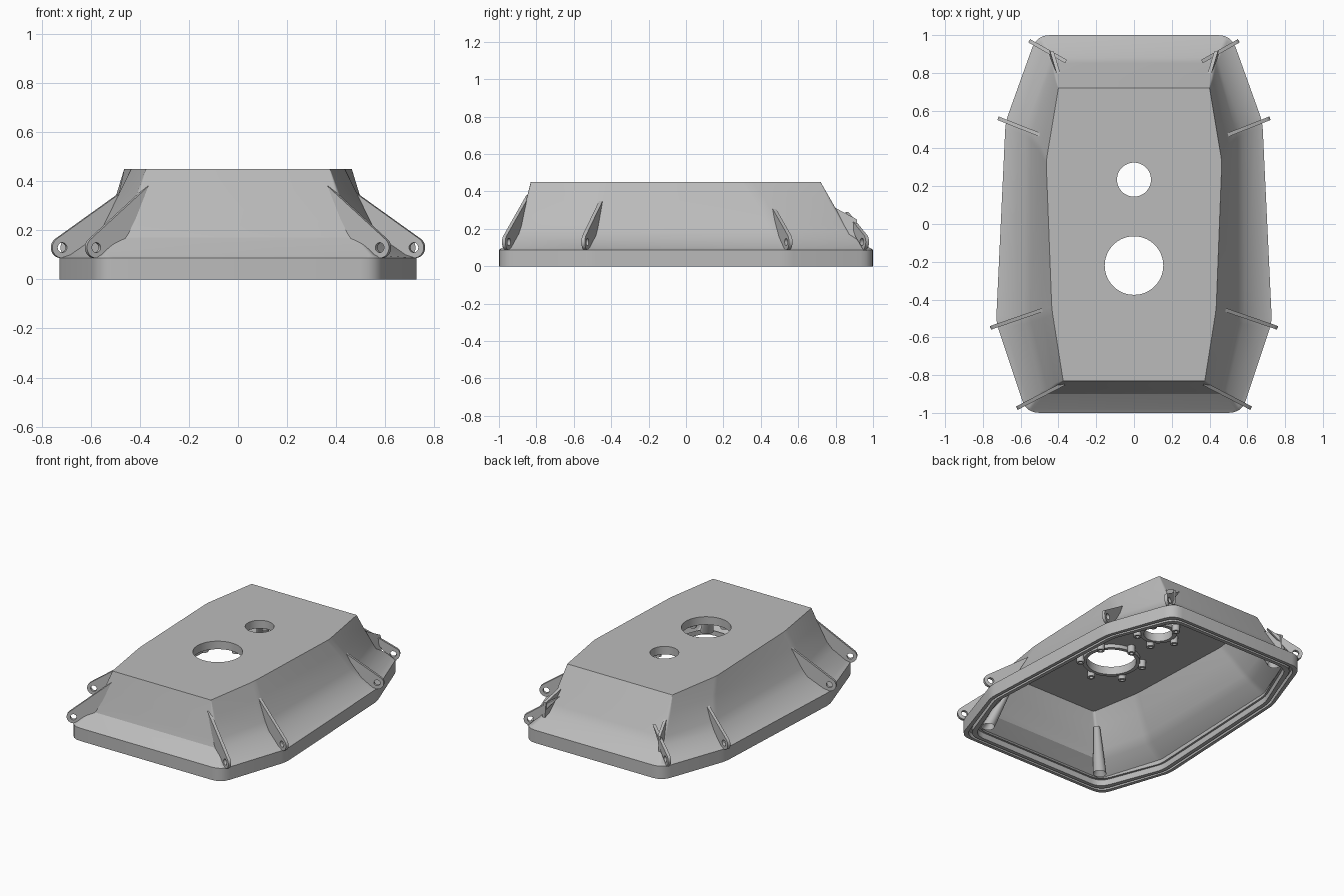
import bpy, bmesh, math
from mathutils import Vector, Matrix

cube = bpy.data.objects.get("Cube")
if cube:
    bpy.data.objects.remove(cube, do_unlink=True)

grey = bpy.data.materials.new("light_grey")
grey.use_nodes = True
COLOUR = (0.5, 0.5, 0.5, 1)
grey.diffuse_color = COLOUR
grey.node_tree.nodes["Principled BSDF"].inputs["Base Color"].default_value = COLOUR


def add_mesh(name, bm):
    bmesh.ops.recalc_face_normals(bm, faces=bm.faces)
    mesh = bpy.data.meshes.new(name)
    bm.to_mesh(mesh)
    bm.free()
    return add_object(name, mesh)


def add_object(name, mesh):
    obj = bpy.data.objects.new(name, mesh)
    bpy.context.scene.collection.objects.link(obj)
    mesh.materials.clear()
    mesh.materials.append(grey)
    return obj


def smooth(obj, angle=25):
    bpy.ops.object.select_all(action="DESELECT")
    obj.select_set(True)
    bpy.context.view_layer.objects.active = obj
    bpy.ops.object.shade_smooth_by_angle(angle=math.radians(angle))


def bake(obj):
    bpy.context.view_layer.update()
    return bpy.data.meshes.new_from_object(obj.evaluated_get(bpy.context.evaluated_depsgraph_get()))


# Eight-sided outline with rounded corners, from four corners of one half
def ring(corners, z, inset=0, end_round=0.02, side_round=0.03, steps=5):
    half = []
    for (x, y), (sx, sy) in zip(corners, ((1, -1), (1, 0), (1, 0), (1, 1))):
        half.append(Vector((x - sx * inset, y - sy * inset, z)))
    loop = half + [Vector((-p.x, p.y, z)) for p in reversed(half)]
    radii = (end_round, side_round, side_round, end_round) * 2
    points = []
    for i, p in enumerate(loop):
        a = p + (loop[i - 1] - p).normalized() * radii[i]
        b = p + (loop[(i + 1) % 8] - p).normalized() * radii[i]
        for k in range(steps):
            t = k / (steps - 1)
            points.append(a * (1 - t) ** 2 + p * 2 * t * (1 - t) + b * t * t)
    return points


RIM = ((0.57, -1), (0.73, -0.52), (0.68, 0.54), (0.515, 1))
BODY = [  # height, then corners: front, side front, side back, back
    (0.10, ((0.55, -0.98), (0.69, -0.515), (0.65, 0.525), (0.49, 0.98))),
    (0.17, ((0.49, -0.90), (0.585, -0.50), (0.575, 0.50), (0.44, 0.88))),
    (0.22, ((0.455, -0.888), (0.55, -0.49), (0.545, 0.47), (0.43, 0.851))),
    (0.35, ((0.41, -0.855), (0.485, -0.47), (0.495, 0.40), (0.415, 0.777))),
    (0.45, ((0.375, -0.83), (0.435, -0.45), (0.465, 0.33), (0.40, 0.72))),
]

# Cover shell: outside from top to rim, sealing groove, then inside back to top
rings = [ring(c, z, 0, 0.004 if z > 0.4 else 0.015) for z, c in reversed(BODY)]
rim_profile = ((0, 0.088), (0, 0), (0.022, 0), (0.022, 0.03), (0.037, 0.03),
               (0.037, 0), (0.062, 0), (0.062, 0.04), (0.075, 0.04))
rings += [ring(RIM, z, d, 0.07, 0.04) for d, z in rim_profile]
rings += [ring(c, z - 0.03, 0.033, 0.015) for z, c in BODY]
bm = bmesh.new()
loops = [[bm.verts.new(p) for p in r] for r in rings]
for a, b in zip(loops, loops[1:]):
    for i in range(len(a)):
        j = (i + 1) % len(a)
        bm.faces.new((a[i], a[j], b[j], b[i]))
bm.faces.new(loops[0])
bm.faces.new(loops[-1])
shell = add_mesh("cover_shell", bm)

# Two round openings in the top
OPENINGS = (("large", -0.22, 0.155, 6), ("small", 0.235, 0.09, 5))
bm = bmesh.new()
for _, y, r, _ in OPENINGS:
    bmesh.ops.create_cone(bm, cap_ends=True, segments=64, radius1=r, radius2=r, depth=0.3,
                          matrix=Matrix.Translation((0, y, 0.45)))
cutter = add_mesh("opening_cutter", bm)
cutter.hide_render = True
cut = shell.modifiers.new("openings", "BOOLEAN")
cut.object, cut.operation, cut.solver = cutter, "DIFFERENCE", "EXACT"
mesh = bake(shell)
shell.modifiers.clear()
shell.data = mesh
bpy.data.objects.remove(cutter, do_unlink=True)
smooth(shell)


# Hollow round tube standing between two heights
def tube(bm, x, y, z0, z1, inner, outer, segments):
    profile = ((inner, z0), (outer, z0), (outer, z1), (inner, z1))
    cols = []
    for i in range(segments):
        a = 2 * math.pi * i / segments
        cols.append([bm.verts.new((x + r * math.cos(a), y + r * math.sin(a), z)) for r, z in profile])
    for i, a in enumerate(cols):
        b = cols[(i + 1) % segments]
        for k in range(4):
            m = (k + 1) % 4
            bm.faces.new((a[k], b[k], b[m], a[m]))


# Collars and screw bosses under the openings
for label, y, r, count in OPENINGS:
    bm = bmesh.new()
    tube(bm, 0, y, 0.395, 0.425, r, r + 0.025, 64)
    smooth(add_mesh(label + "_opening_collar", bm))
    bm = bmesh.new()
    for i in range(count):
        a = 2 * math.pi * (i + 0.5) / count
        d = r + 0.04
        tube(bm, d * math.cos(a), y + d * math.sin(a), 0.37, 0.425, 0.012, 0.024, 20)
    smooth(add_mesh(label + "_opening_bosses", bm))

# Tapered screw posts in the inner corners
for side, label in ((1, "left"), (-1, "right")):
    for end, low, high in (("front", (0.455, -0.875), (0.36, -0.79)),
                           ("back", (0.415, 0.865), (0.34, 0.72))):
        bm = bmesh.new()
        bmesh.ops.create_cone(bm, cap_ends=True, segments=24, radius1=0.042, radius2=0.02, depth=0.26)
        bottom = min(bm.faces, key=lambda f: f.calc_center_median().z)
        bmesh.ops.inset_region(bm, faces=[bottom], thickness=0.02)
        bmesh.ops.translate(bm, verts=bottom.verts, vec=(0, 0, 0.04))
        for v in bm.verts:
            t = (v.co.z + 0.13) / 0.26
            v.co.x = side * (v.co.x + low[0] + (high[0] - low[0]) * t)
            v.co.y += low[1] + (high[1] - low[1]) * t
            v.co.z += 0.18
        smooth(add_mesh(f"{end}_{label}_post", bm))


# Upright lug plate with a rounded, drilled outer end
def lug(name, start, end, top, side):
    a, b = (Vector((side * x, y, 0)) for x, y in (start, end))
    length, r = (b - a).length, 0.043
    cx, cz = length - r, 0.13
    arc = [math.radians(55 - 155 * i / 16) for i in range(17)]
    outline = [(0, top)] + [(cx + r * math.cos(t), cz + r * math.sin(t)) for t in arc]
    outline += [(0.2, 0.085), (0.115, 0.155), (0.075, 0.21)]
    turn = [2 * math.pi * i / 24 for i in range(24)]
    hole = [(cx + 0.02 * math.cos(t), cz + 0.02 * math.sin(t)) for t in turn]
    curve = bpy.data.curves.new(name, "CURVE")
    curve.dimensions, curve.fill_mode, curve.extrude = "2D", "BOTH", 0.01
    for path in (outline, hole):
        spline = curve.splines.new("POLY")
        spline.points.add(len(path) - 1)
        for p, (u, v) in zip(spline.points, path):
            p.co = (u, v, 0, 1)
        spline.use_cyclic_u = True
    temp = bpy.data.objects.new(name, curve)
    bpy.context.scene.collection.objects.link(temp)
    mesh = bake(temp)
    bpy.data.objects.remove(temp, do_unlink=True)
    along, up = (b - a).normalized(), Vector((0, 0, 1))
    frame = Matrix((along, up, along.cross(up))).transposed().to_4x4()
    mesh.transform(Matrix.Translation(a) @ frame)
    smooth(add_object(name, mesh))


LUGS = (("front_corner", (0.37, -0.845), (0.62, -0.975), 0.38),
        ("front_side", (0.485, -0.455), (0.76, -0.55), 0.35),
        ("back_side", (0.48, 0.465), (0.72, 0.56), 0.32),
        ("back_corner", (0.36, 0.86), (0.555, 0.97), 0.29))
for side, label in ((1, "left"), (-1, "right")):
    for name, start, end, top in LUGS:
        lug(f"{name}_{label}_lug", start, end, top, side)
    # Gusset bracing the back lug against the wall
    bm = bmesh.new()
    tri = [(0.40, 0.765, 0.33), (0.445, 0.915, 0.25), (0.455, 0.915, 0.12), (0.42, 0.80, 0.2)]
    near = [bm.verts.new((side * x, y, z)) for x, y, z in tri]
    far = [bm.verts.new((side * (x - 0.02), y, z)) for x, y, z in tri]
    bm.faces.new(near)
    bm.faces.new(far)
    for i in range(4):
        j = (i + 1) % 4
        bm.faces.new((near[i], near[j], far[j], far[i]))
    add_mesh(f"back_{label}_gusset", bm)
